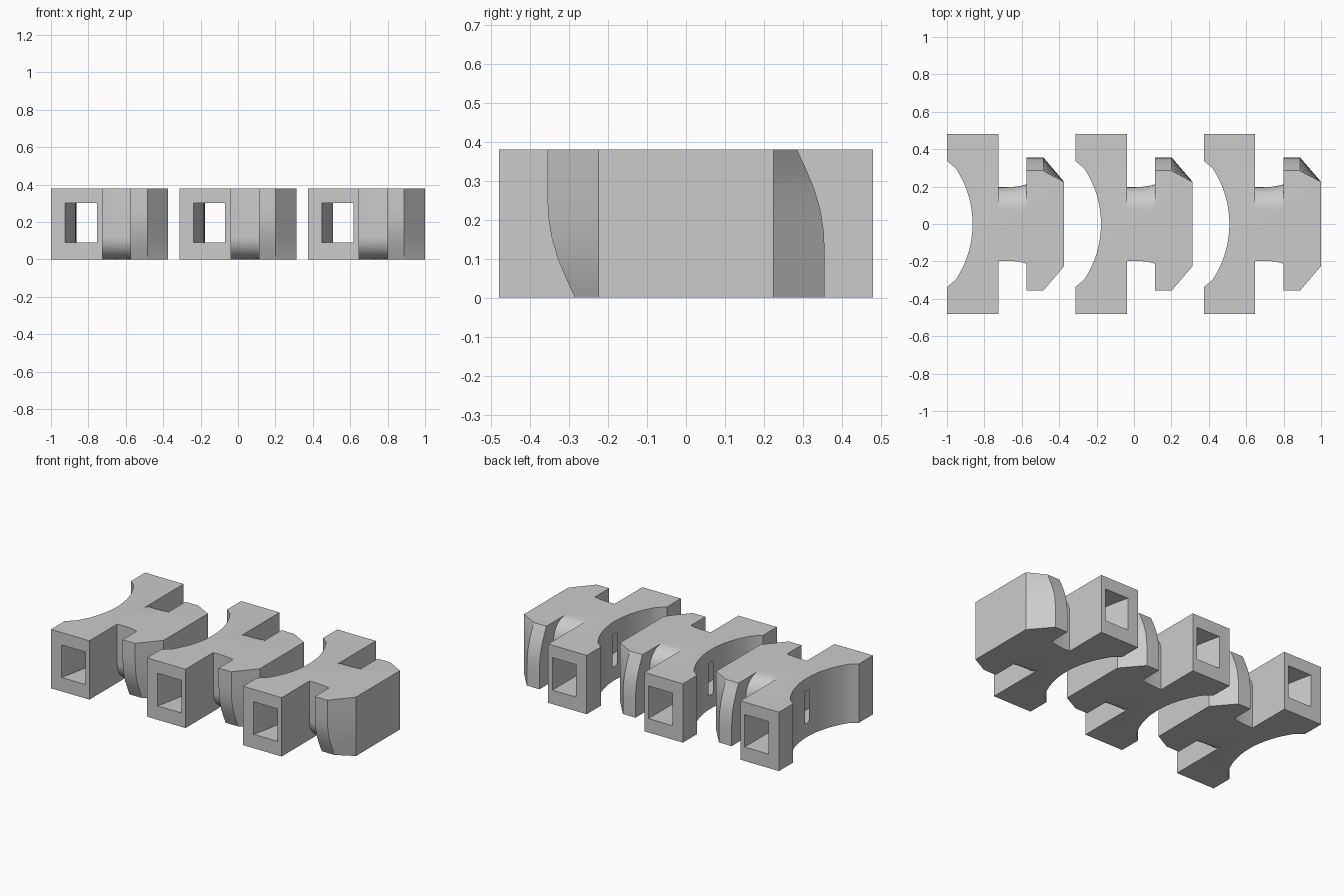
import bpy
import bmesh
import math

H = 0.38        # link height
PITCH = 0.6865  # spacing between links

cube = bpy.data.objects.get("Cube")
if cube:
    bpy.data.objects.remove(cube, do_unlink=True)

grey = bpy.data.materials.new("plain_grey")
grey.use_nodes = True
colour = (0.6, 0.6, 0.6, 1)
grey.diffuse_color = colour
grey.node_tree.nodes["Principled BSDF"].inputs["Base Color"].default_value = colour


def loft(name, sections):
    """Solid skinned through rings of equal point count, capped at both ends."""
    bm = bmesh.new()
    rings = [[bm.verts.new(p) for p in s] for s in sections]
    n = len(rings[0])
    for a, b in zip(rings, rings[1:]):
        for i in range(n):
            j = (i + 1) % n
            bm.faces.new((a[i], a[j], b[j], b[i]))
    bm.faces.new(rings[0])
    bm.faces.new(rings[-1])
    bmesh.ops.recalc_face_normals(bm, faces=bm.faces)
    mesh = bpy.data.meshes.new(name)
    bm.to_mesh(mesh)
    bm.free()
    mesh.materials.append(grey)
    ob = bpy.data.objects.new(name, mesh)
    bpy.context.collection.objects.link(ob)
    return ob


def prism(name, outline, z0, z1):
    return loft(name, [[(x, y, z) for x, y in outline] for z in (z0, z1)])


def arc(depth, half, x_mid, count):
    """Shallow arc in plan, bulging to +x, running from -half to +half in y."""
    r = (half ** 2 + depth ** 2) / (2 * depth)
    a = math.asin(half / r)
    angles = [a * (2 * i / count - 1) for i in range(count + 1)]
    return [(x_mid - r + r * math.cos(t), r * math.sin(t)) for t in angles]


def section(x, side):
    """Cross-section whose back side is the front side turned half round."""
    front = [(x, -w, z) for w, z in side]
    back = [(x, w, H - z) for w, z in side]
    return front + back


def combine(target, other, operation):
    mod = target.modifiers.new(operation, 'BOOLEAN')
    mod.object = other
    mod.operation = operation
    mod.solver = 'EXACT'
    bpy.ops.object.select_all(action='DESELECT')
    bpy.context.view_layer.objects.active = target
    target.select_set(True)
    bpy.ops.object.modifier_apply(modifier=mod.name)
    bpy.data.objects.remove(other, do_unlink=True)


# cross bar with a hollow rear face
hollow = arc(0.09, 0.298, 0.137, 16)
outline = ([(0.275, 0.48), (0.275, -0.48), (0, -0.48), (0, -0.337)]
           + hollow + [(0, 0.337), (0, 0.48)])
link = prism("chain_link_1", outline, 0, H)

# curved square tunnel along the bar
wall = arc(0.0665, 0.5, 0.1365, 20)
tunnel = prism("tunnel_cutter", wall + [(0.245, 0.5), (0.245, -0.5)], 0.09, 0.30)
combine(link, tunnel, 'DIFFERENCE')


# neck with a rounded lower front edge and upper back edge
def neck_side(grow):
    r = 0.12
    curve = [math.pi / 2 * i / 10 for i in range(11)]
    return ([(0.077 + r * math.sin(t) + grow, r - r * math.cos(t)) for t in curve]
            + [(0.197 + grow, H)])


flare = [(0.26, 0), (0.32, 0), (0.36, 0.002), (0.39, 0.006),
         (0.41, 0.010), (0.425, 0.015), (0.44, 0.015)]
neck = loft("neck", [section(x, neck_side(g)) for x, g in flare])
combine(link, neck, 'UNION')

# head with curved flanks that taper to a flat nose
flank = [(0.285, 0), (0.308, 0.05), (0.329, 0.10), (0.345, 0.155),
         (0.353, 0.205), (0.356, 0.26), (0.356, H)]
nose = [(0.225, z) for w, z in flank]
head = loft("head", [section(0.425, flank), section(0.515, flank), section(0.627, nose)])
combine(link, head, 'UNION')

# tidy flat faces and shade
bm = bmesh.new()
bm.from_mesh(link.data)
bmesh.ops.remove_doubles(bm, verts=bm.verts, dist=0.00005)
bmesh.ops.dissolve_limit(bm, angle_limit=math.radians(0.5),
                         verts=bm.verts, edges=bm.edges)
bm.to_mesh(link.data)
bm.free()
bpy.ops.object.shade_smooth_by_angle(angle=math.radians(25))

# three links in a row
link.location.x = -1
for i in (1, 2):
    copy = link.copy()
    copy.name = f"chain_link_{i + 1}"
    copy.location.x = -1 + PITCH * i
    bpy.context.collection.objects.link(copy)
